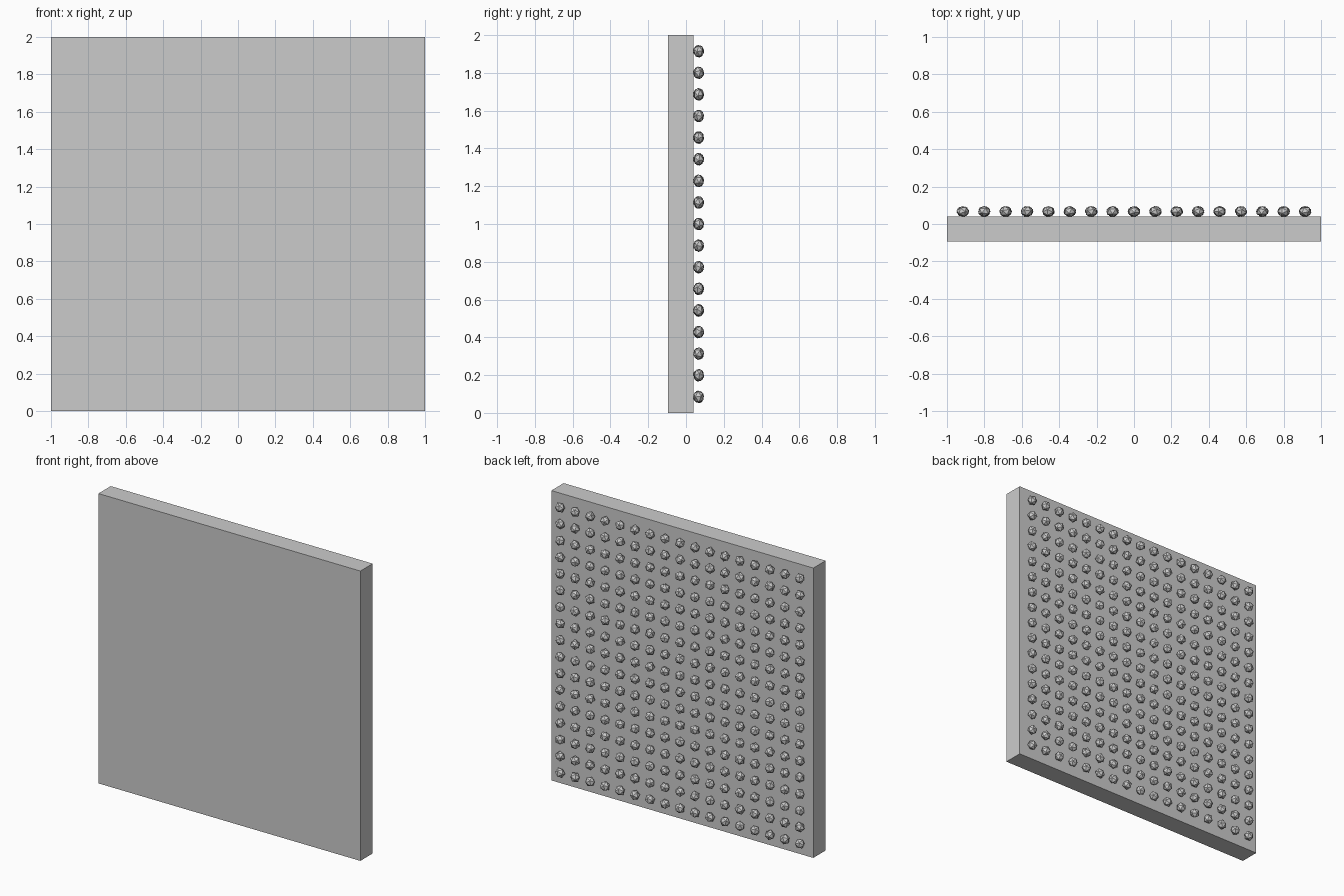
import bpy, bmesh, random
from mathutils import Matrix, Vector, Euler

if "Cube" in bpy.data.objects:
    bpy.data.objects.remove(bpy.data.objects["Cube"])

random.seed(4)
FRONT, FACE, BACK = -0.094, 0.04, 0.094
COUNT, EDGE = 17, 0.915


def finish(bm, name):
    mesh = bpy.data.meshes.new(name)
    bm.to_mesh(mesh)
    bm.free()
    obj = bpy.data.objects.new(name, mesh)
    bpy.context.collection.objects.link(obj)
    return obj


# Flat square slab
bm = bmesh.new()
bmesh.ops.create_cube(bm, size=1, matrix=Matrix.Translation((0, (FRONT + FACE) / 2, 1))
                      @ Matrix.Diagonal((2, FACE - FRONT, 2, 1)))
finish(bm, "panel")

# Grid of small faceted studs on the rear face, each turned differently
bm = bmesh.new()
step = 2 * EDGE / (COUNT - 1)
for i in range(COUNT):
    for k in range(COUNT):
        turn = Euler([random.uniform(0, 6.283) for _ in range(3)]).to_matrix().to_4x4()
        place = Matrix.Translation((-EDGE + i * step, (FACE + BACK) / 2, 1 - EDGE + k * step))
        squash = Matrix.Diagonal((1, 0.85, 1, 1))
        bmesh.ops.create_icosphere(bm, subdivisions=1, radius=0.034, matrix=place @ squash @ turn)
finish(bm, "rear_studs")
